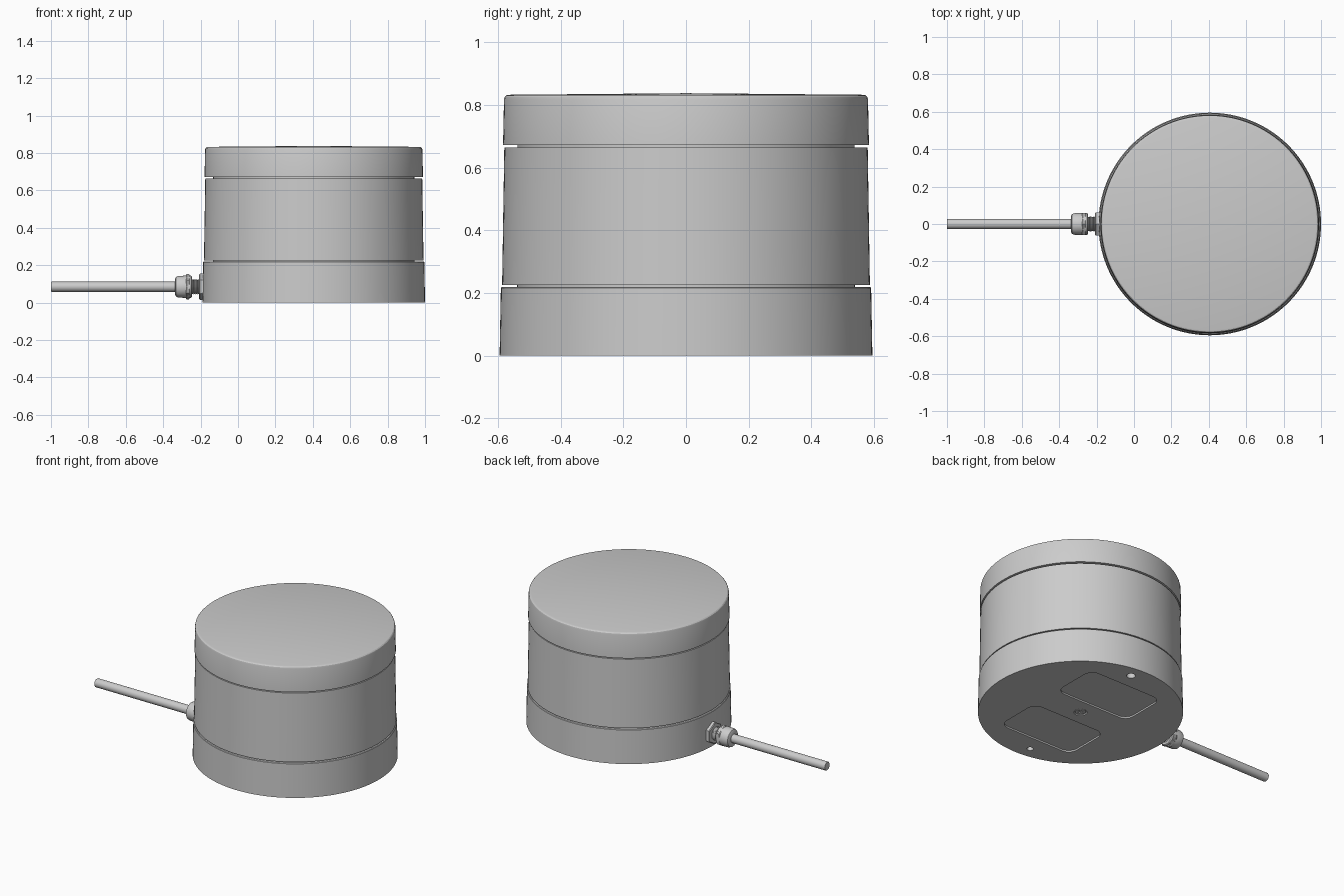
import bpy, bmesh, math
from mathutils import Matrix, Vector

if "Cube" in bpy.data.objects:
    bpy.data.objects.remove(bpy.data.objects["Cube"], do_unlink=True)

CX = 0.405       # axis of the round housing
CABLE_Z = 0.085  # axis of the cable and its gland

grey = bpy.data.materials.new("satin_grey")
grey.use_nodes = True
grey.diffuse_color = (0.6, 0.6, 0.6, 1)
grey.node_tree.nodes["Principled BSDF"].inputs["Base Color"].default_value = (0.6, 0.6, 0.6, 1)


def make(name, bm):
    bmesh.ops.recalc_face_normals(bm, faces=bm.faces)
    mesh = bpy.data.meshes.new(name)
    bm.to_mesh(mesh)
    bm.free()
    mesh.materials.append(grey)
    obj = bpy.data.objects.new(name, mesh)
    bpy.context.collection.objects.link(obj)
    return obj


def activate(obj):
    bpy.ops.object.select_all(action='DESELECT')
    obj.select_set(True)
    bpy.context.view_layer.objects.active = obj


def smooth(obj):
    activate(obj)
    bpy.ops.object.shade_smooth_by_angle(angle=math.radians(30))


def lathe(name, profile, steps, matrix):
    """Spin (radius, height) points about z, then place with matrix."""
    bm = bmesh.new()
    verts = [bm.verts.new((r, 0, h)) for r, h in profile]
    edges = [bm.edges.new(pair) for pair in zip(verts, verts[1:])]
    bmesh.ops.spin(bm, geom=verts + edges, cent=(0, 0, 0), axis=(0, 0, 1),
                   angle=math.tau, steps=steps)
    bmesh.ops.remove_doubles(bm, verts=bm.verts, dist=1e-5)
    bmesh.ops.transform(bm, matrix=matrix, verts=bm.verts)
    return make(name, bm)


def disc(name, r, low, high, x, y):
    return lathe(name, [(0, low), (r, low), (r, high), (0, high)], 32,
                 Matrix.Translation((x, y, 0)))


def block(name, size, centre, corner=0):
    bm = bmesh.new()
    bmesh.ops.create_cube(bm, size=1, matrix=Matrix.LocRotScale(
        Vector(centre), None, Vector(size)))
    if corner:
        upright = [e for e in bm.edges
                   if abs(e.verts[0].co.z - e.verts[1].co.z) > 1e-4]
        bmesh.ops.bevel(bm, geom=upright, offset=corner, segments=6,
                        profile=0.5, affect='EDGES')
    return make(name, bm)


def cut(obj, cutters):
    for cutter in cutters:
        cutter.hide_render = True
        mod = obj.modifiers.new("cut", 'BOOLEAN')
        mod.object, mod.operation, mod.solver = cutter, 'DIFFERENCE', 'EXACT'
        activate(obj)
        bpy.ops.object.modifier_apply(modifier=mod.name)
        bpy.data.objects.remove(cutter, do_unlink=True)


# Round housing: base, middle drum and cap separated by narrow grooves
housing = lathe("housing", [
    (0, 0), (0.595, 0), (0.591, 0.216), (0.588, 0.219), (0.54, 0.219),
    (0.54, 0.226), (0.587, 0.226), (0.580, 0.664), (0.538, 0.664),
    (0.538, 0.672), (0.584, 0.672), (0.581, 0.818), (0.579, 0.826),
    (0.574, 0.831), (0.566, 0.833), (0, 0.838)],
    128, Matrix.Translation((CX, 0, 0)))

# Underside: two shallow rounded pockets, two holes, and a screw recess
cutters = [block("pocket_cutter", (0.53, 0.31, 0.02), (CX, s * 0.255, 0), 0.06)
           for s in (1, -1)]
cutters.append(disc("hole_cutter", 0.026, -0.05, 0.08, CX + 0.048, 0.512))
cutters.append(disc("hole_cutter", 0.019, -0.05, 0.08, CX - 0.048, -0.512))
cutters.append(disc("recess_cutter", 0.038, -0.05, 0.014, CX, 0))
cut(housing, cutters)
smooth(housing)

# Cross-slot screw in the centre of the underside
screw = disc("base_screw", 0.032, 0.003, 0.03, CX, 0)
cut(screw, [block("slot_cutter", size, (CX, 0, 0))
            for size in ((0.044, 0.009, 0.02), (0.009, 0.044, 0.02))])
smooth(screw)

# Cable and gland, spun about the x axis; profile heights are x positions
ALONG_X = (Matrix.Translation((0, 0, CABLE_Z)) @ Matrix.Rotation(math.pi / 2, 4, 'Y'))

smooth(lathe("cable", [(0, -1), (0.025, -1), (0.027, -0.997), (0.027, -0.25),
                       (0, -0.25)], 32, ALONG_X))
smooth(lathe("gland_dome", [
    (0, -0.336), (0.044, -0.336), (0.053, -0.331), (0.058, -0.318),
    (0.059, -0.29), (0.059, -0.252), (0.054, -0.246), (0, -0.246)], 48, ALONG_X))

# Hexagonal nuts with points up and down
for name, r, a, b in (("gland_nut", 0.068, -0.278, -0.258),
                      ("lock_nut", 0.070, -0.208, -0.18)):
    lathe(name, [(0, a), (r - 0.004, a), (r, a + 0.004), (r, b - 0.004),
                 (r - 0.004, b), (0, b)], 6, ALONG_X)

# Ribbed thread between the nuts
thread = [(0, -0.25)]
for i in range(7):
    x = -0.25 + i * 0.007
    thread += [(0.036, x), (0.041, x + 0.0035)]
lathe("gland_thread", thread + [(0.036, -0.2), (0, -0.2)], 32, ALONG_X)
